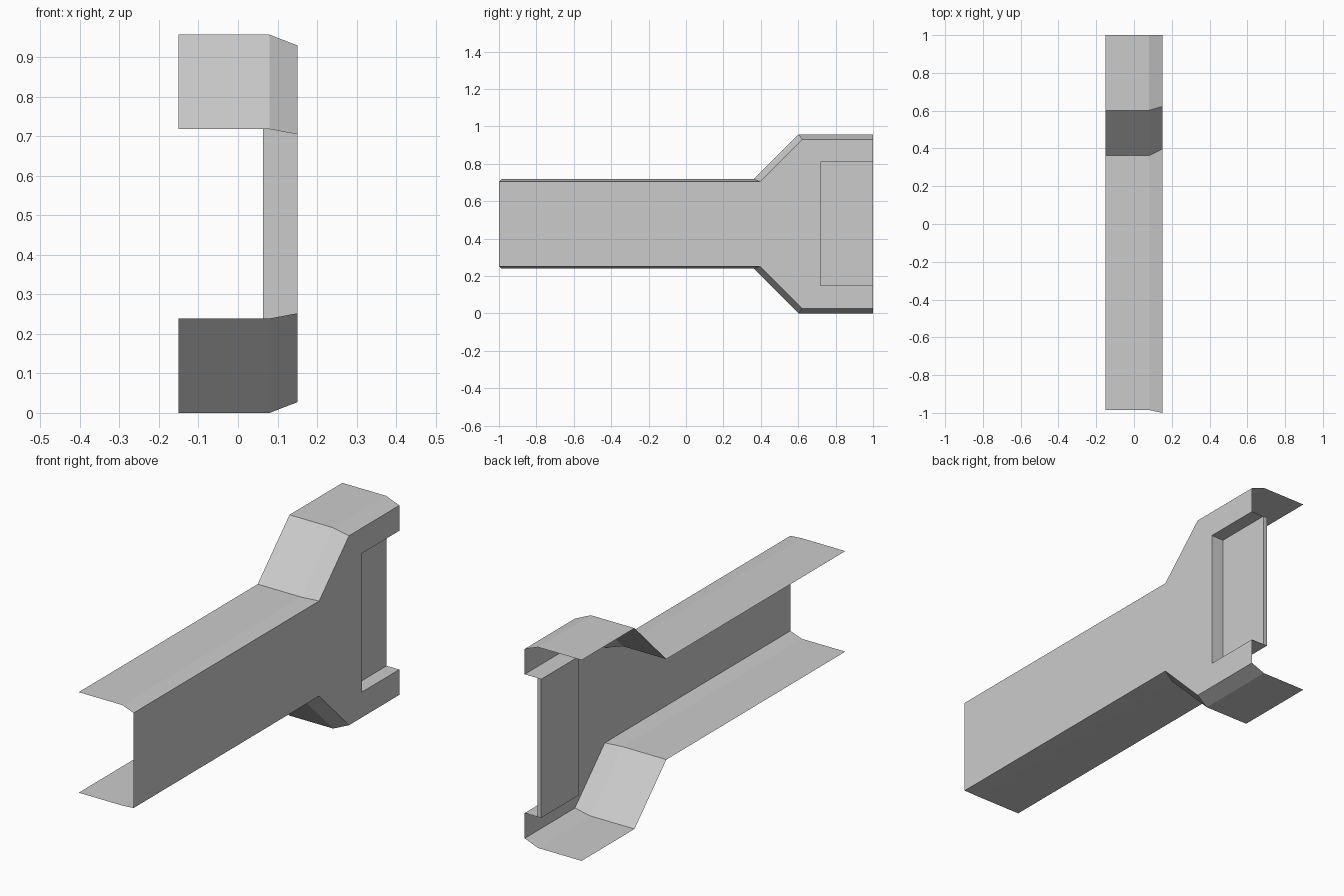
import bpy
import bmesh

if "Cube" in bpy.data.objects:
    bpy.data.objects.remove(bpy.data.objects["Cube"], do_unlink=True)

# Shared dimensions
HEIGHT = 0.957
OUTER, BEND, EDGE = 0.15, 0.08, -0.15
PANEL_BACK, PANEL_FACE = 0.063, 0.084
POCKET_Y, POCKET_LOW = 0.72, 0.148
POCKET_HIGH = HEIGHT - POCKET_LOW

# Lower edge of the web, and the lower bend line of the flange, as (y, z)
web_line = [(-1, 0.252), (0.397, 0.252), (0.622, 0.027), (1, 0.027)]
bend_line = [(-0.985, 0.239), (0.362, 0.239), (0.602, 0), (1, 0)]

grey = bpy.data.materials.new("light grey")
grey.use_nodes = True
colour = (0.6, 0.6, 0.6, 1)
grey.diffuse_color = colour
grey.node_tree.nodes["Principled BSDF"].inputs["Base Color"].default_value = colour


def finish(name, bm):
    mesh = bpy.data.meshes.new(name)
    bm.to_mesh(mesh)
    bm.free()
    mesh.materials.append(grey)
    obj = bpy.data.objects.new(name, mesh)
    bpy.context.collection.objects.link(obj)
    return obj


def flip(line):
    return [(y, HEIGHT - z) for y, z in line]


def sheet(name, rows):
    """Bridge rows of points with quads."""
    bm = bmesh.new()
    grid = [[bm.verts.new(p) for p in row] for row in rows]
    for a, b in zip(grid, grid[1:]):
        for i in range(len(a) - 1):
            bm.faces.new((a[i], a[i + 1], b[i + 1], b[i]))
    return finish(name, bm)


# Flat web with a notch open to the back
notch = [(1, POCKET_LOW), (POCKET_Y, POCKET_LOW), (POCKET_Y, POCKET_HIGH), (1, POCKET_HIGH)]
outline = web_line + notch + flip(web_line)[::-1]
bm = bmesh.new()
bm.faces.new([bm.verts.new((OUTER, y, z)) for y, z in outline])
finish("web", bm)

# Bent flanges along both edges of the web
for name, change in (("lower_flange", list), ("upper_flange", flip)):
    lines = [(OUTER, web_line), (BEND, bend_line), (EDGE, bend_line)]
    rows = [[(x, y, z) for y, z in change(line)] for x, line in lines]
    if change is flip:
        rows.reverse()
    sheet(name, rows)

# Pocket walls going inward from the notch
sheet("pocket_walls", [[(x, y, z) for y, z in notch] for x in (PANEL_BACK, OUTER)])

# Thick panel closing the pocket
bm = bmesh.new()
bmesh.ops.create_cube(bm, size=1)
for v in bm.verts:
    v.co = (PANEL_FACE if v.co.x > 0 else PANEL_BACK,
            1 if v.co.y > 0 else POCKET_Y,
            POCKET_HIGH if v.co.z > 0 else POCKET_LOW)
# Only the two broad faces and the open end are exposed
bmesh.ops.delete(bm, geom=[f for f in bm.faces if abs(f.normal.z) > 0.5 or f.normal.y < -0.5],
                 context="FACES")
finish("pocket_panel", bm)
